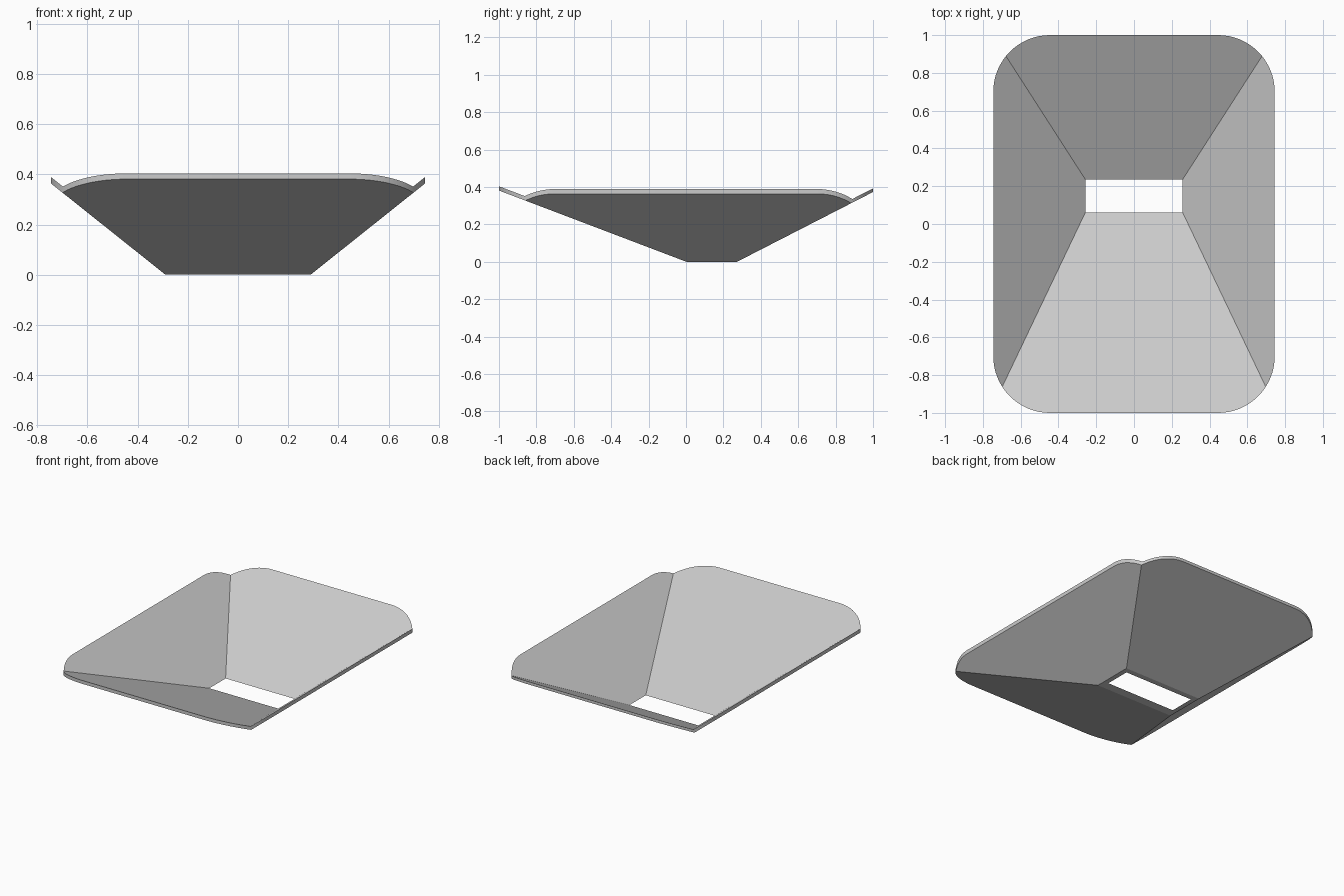
import bpy
import bmesh
from math import cos, sin, pi, radians

cube = bpy.data.objects.get("Cube")
if cube:
    bpy.data.objects.remove(cube, do_unlink=True)

HALF_W, HALF_L, RADIUS = 0.745, 1.0, 0.3      # rim outline
SIDE, FRONT, BACK = 0.797, 0.38, 0.513        # panel slopes


def loft(name, lower, upper):
    """Closed solid between two matching rings of points."""
    bm = bmesh.new()
    a = [bm.verts.new(p) for p in lower]
    b = [bm.verts.new(p) for p in upper]
    bm.faces.new(a)
    bm.faces.new(b)
    for i in range(len(a)):
        j = (i + 1) % len(a)
        bm.faces.new((a[i], a[j], b[j], b[i]))
    bmesh.ops.recalc_face_normals(bm, faces=bm.faces)
    mesh = bpy.data.meshes.new(name)
    bm.to_mesh(mesh)
    bm.free()
    obj = bpy.data.objects.new(name, mesh)
    bpy.context.collection.objects.link(obj)
    return obj


def funnel_ring(z, half_x, front_y, back_y):
    """Rectangle at height z of a funnel whose base opening is given."""
    x = half_x + z / SIDE
    f, b = front_y - z / FRONT, back_y + z / BACK
    return [(-x, f, z), (x, f, z), (x, b, z), (-x, b, z)]


def rounded_ring(z, steps=16):
    """Rounded rectangle of the rim at height z."""
    points = []
    for k, (sx, sy) in enumerate([(1, 1), (-1, 1), (-1, -1), (1, -1)]):
        for i in range(steps + 1):
            t = (k + i / steps) * pi / 2
            points.append((sx * (HALF_W - RADIUS) + RADIUS * cos(t),
                           sy * (HALF_L - RADIUS) + RADIUS * sin(t), z))
    return points


def apply_boolean(target, cutter, operation):
    cutter.hide_render = True
    mod = target.modifiers.new(operation.title(), 'BOOLEAN')
    mod.operation, mod.object, mod.solver = operation, cutter, 'EXACT'
    bpy.context.view_layer.objects.active = target
    bpy.ops.object.modifier_apply(modifier=mod.name)
    bpy.data.objects.remove(cutter, do_unlink=True)


# Outer body of the four sloped panels
outer = (0.289, 0.002, 0.273)
tray = loft("funnel_tray", funnel_ring(0, *outer), funnel_ring(0.7, *outer))

# Hollow inside, open through the base slot
inner = (0.257, 0.062, 0.235)
cavity = loft("cavity_cutter", funnel_ring(-0.03, *inner), funnel_ring(0.8, *inner))
apply_boolean(tray, cavity, 'DIFFERENCE')

# Rounded outline of the rim
outline = loft("outline_cutter", rounded_ring(-0.5), rounded_ring(0.45))
apply_boolean(tray, outline, 'INTERSECT')

# Plain grey finish
grey = bpy.data.materials.new("light_grey")
grey.use_nodes = True
colour = (0.6, 0.6, 0.6, 1)
grey.diffuse_color = colour
grey.node_tree.nodes["Principled BSDF"].inputs["Base Color"].default_value = colour
tray.data.materials.clear()
tray.data.materials.append(grey)

# Smooth rim corners, sharp creases
bpy.ops.object.select_all(action='DESELECT')
tray.select_set(True)
bpy.context.view_layer.objects.active = tray
bpy.ops.object.shade_smooth_by_angle(angle=radians(20))
